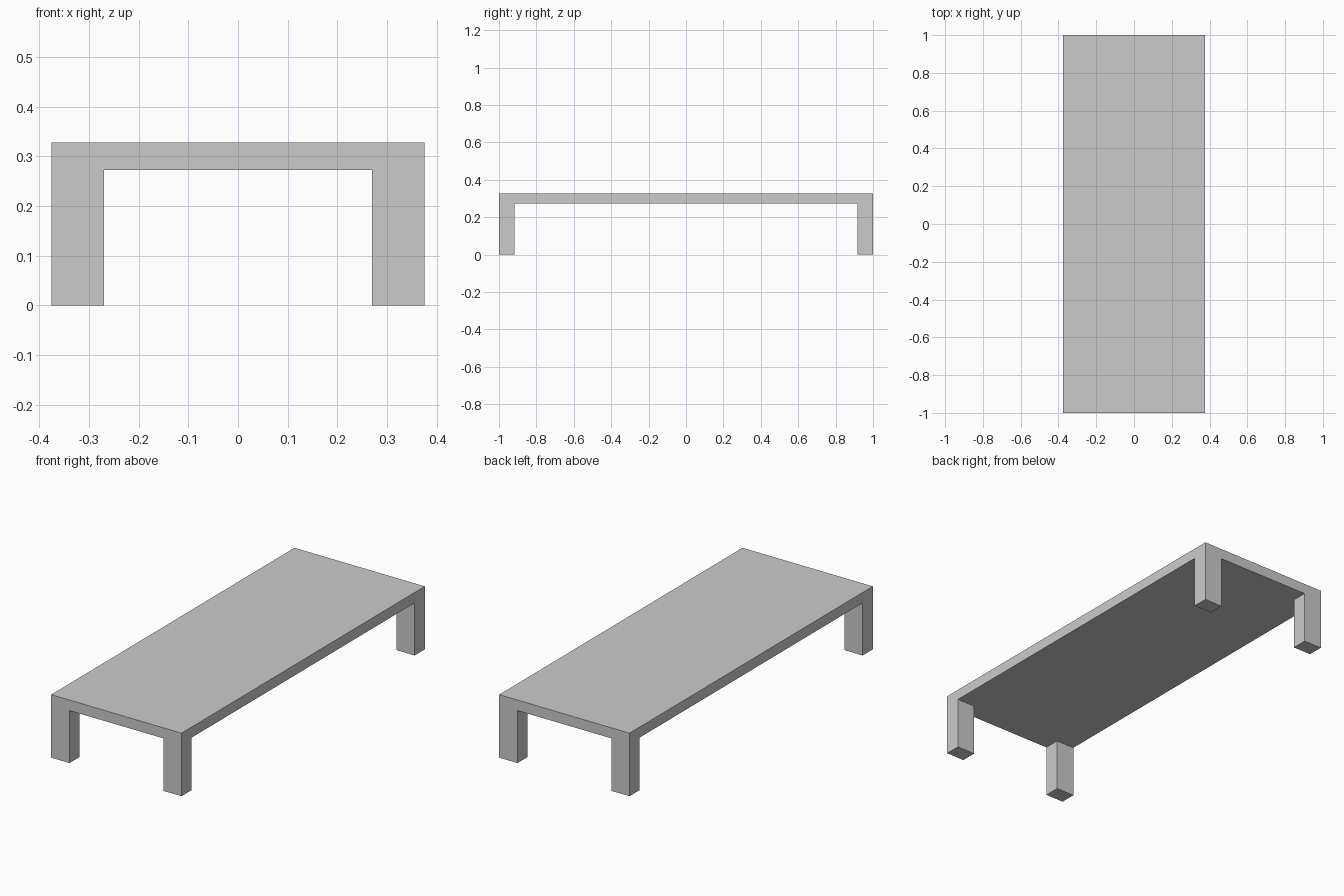
import bpy
import bmesh

if "Cube" in bpy.data.objects:
    bpy.data.objects.remove(bpy.data.objects["Cube"])

HALF_X, HALF_Y = 0.375, 1.0
LEG_X, LEG_Y = 0.105, 0.083
TOP_Z, UNDER_Z = 0.328, 0.273

bm = bmesh.new()

# Underside grid: narrow outer strips mark out the four leg corners
xs = (-HALF_X, -HALF_X + LEG_X, HALF_X - LEG_X, HALF_X)
ys = (-HALF_Y, -HALF_Y + LEG_Y, HALF_Y - LEG_Y, HALF_Y)
v = [[bm.verts.new((x, y, TOP_Z)) for y in ys] for x in xs]
cells = {(i, j): bm.faces.new((v[i][j], v[i][j + 1], v[i + 1][j + 1], v[i + 1][j]))
         for i in range(3) for j in range(3)}

# Table top: thicken the grid upward into a slab
bottom = bmesh.ops.duplicate(bm, geom=list(cells.values()))
fmap = bottom["face_map"]
legs = [fmap[cells[i, j]] for i in (0, 2) for j in (0, 2)]
low = [g for g in bottom["geom"] if isinstance(g, bmesh.types.BMVert)]
bmesh.ops.translate(bm, verts=low, vec=(0, 0, UNDER_Z - TOP_Z))
rim = [e for e in bm.edges if e.is_boundary]
bmesh.ops.bridge_loops(bm, edges=rim)

# Legs: pull the four corner cells down to the floor
for face in legs:
    foot = bmesh.ops.extrude_discrete_faces(bm, faces=[face])["faces"][0]
    bmesh.ops.translate(bm, verts=foot.verts, vec=(0, 0, -UNDER_Z))

# Merge coplanar faces so that top and legs are one clean shell
bmesh.ops.remove_doubles(bm, verts=bm.verts[:], dist=1e-5)
bmesh.ops.recalc_face_normals(bm, faces=bm.faces[:])
bmesh.ops.dissolve_limit(bm, angle_limit=0.01, verts=bm.verts[:], edges=bm.edges[:])

mesh = bpy.data.meshes.new("low_table")
bm.to_mesh(mesh)
bm.free()
bpy.context.collection.objects.link(bpy.data.objects.new("low_table", mesh))
